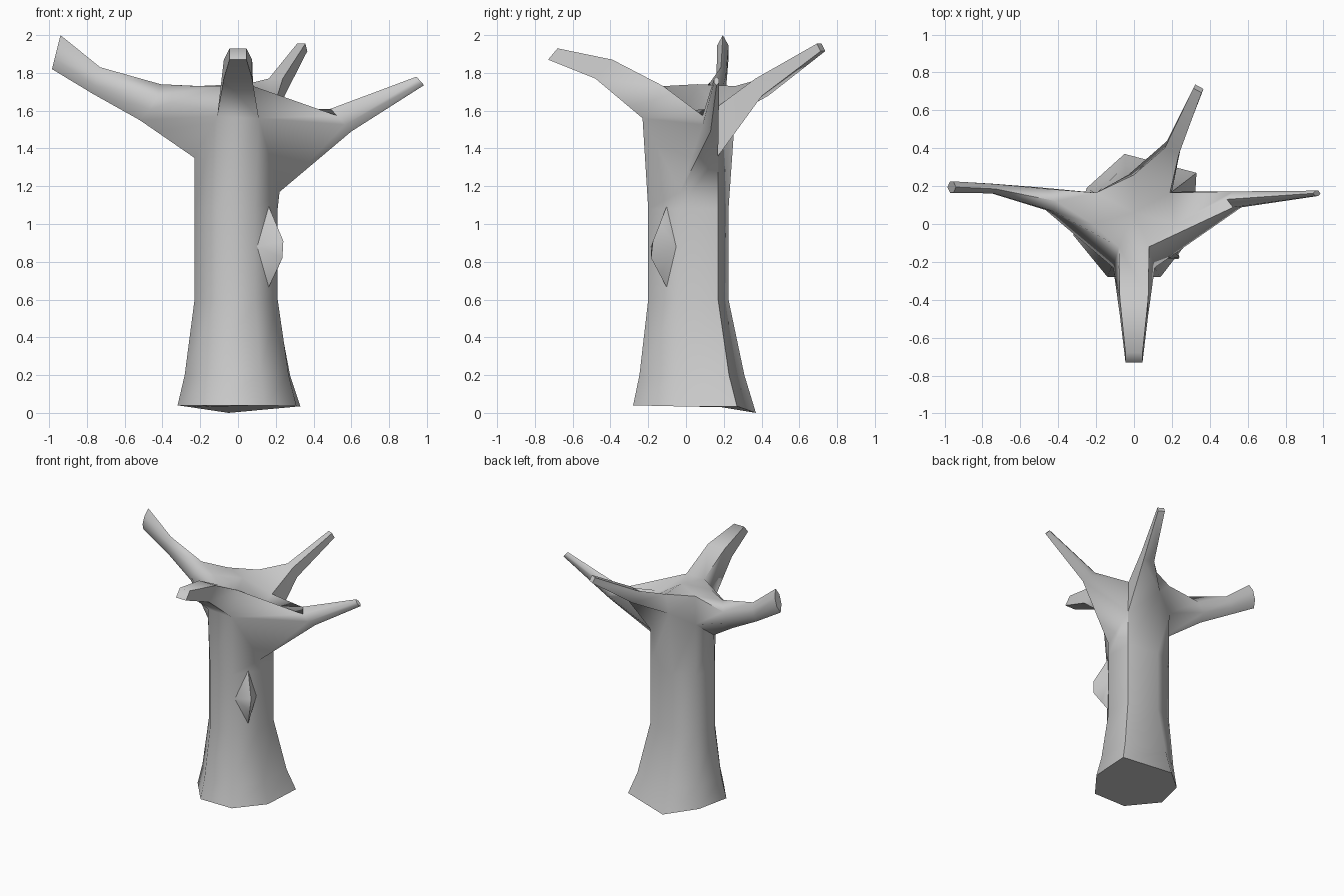
import bpy, bmesh
from mathutils import Vector as V

if "Cube" in bpy.data.objects:
    bpy.data.objects.remove(bpy.data.objects["Cube"])


def finish(bm, name, angle):
    bmesh.ops.recalc_face_normals(bm, faces=bm.faces[:])
    me = bpy.data.meshes.new(name)
    bm.to_mesh(me)
    bm.free()
    ob = bpy.data.objects.new(name, me)
    bpy.context.collection.objects.link(ob)
    bpy.ops.object.select_all(action='DESELECT')
    ob.select_set(True)
    bpy.context.view_layer.objects.active = ob
    bpy.ops.object.shade_smooth_by_angle(angle=angle)


bm = bmesh.new()


def ring(pts):
    return [bm.verts.new(p) for p in pts]


def bridge(a, b, faces=None):
    n = len(a)
    for i in (range(n) if faces is None else faces):
        j = (i + 1) % n
        bm.faces.new((a[i], a[j], b[j], b[i]))


# trunk: seven-sided column with flared foot
foot = [(-.14, -.28, .04), (.14, -.28, .04), (.31, -.06, .035), (.33, .27, .035),
        (-.05, .37, 0), (-.25, .19, .03), (-.32, -.06, .04)]
waist = [(-.11, -.2, .6), (.09, -.2, .6), (.21, -.04, .6), (.2, .17, .6),
         (-.04, .225, .6), (-.2, .16, .6), (-.23, -.04, .6)]
shin = []
for f, w in zip(foot, waist):
    p = V(f).lerp(V(w), .42)
    shin.append((p.x, p.y, .2))
chest = [(x, y, 1.08) for x, y, z in waist]
# crotch line under the branches, then crown line above them
low = [(-.11, -.23, 1.57), (.11, -.23, 1.56), (.22, -.03, 1.17), (.2, .17, 1.36),
       (-.03, .26, 1.58), (-.2, .165, 1.5), (-.23, -.03, 1.35)]
high = [(-.08, -.12, 1.73), (.08, -.12, 1.73), (.22, .0, 1.6), (.19, .165, 1.62),
        (0, .26, 1.73), (-.2, .165, 1.73), (-.22, 0, 1.73)]

rings = [ring(r) for r in (foot, shin, waist, chest, low)]
for a, b in zip(rings, rings[1:]):
    bridge(a, b)
bm.faces.new(rings[0][::-1])
L, U = rings[-1], ring(high)
bridge(L, U, [4])
centre = bm.verts.new((0, .06, 1.74))
for i in range(7):
    bm.faces.new((U[i], U[(i + 1) % 7], centre))

SECTION = {4: [(-1, 1), (1, 1), (1, -1), (-1, -1)],
           6: [(-1, .4), (0, 1), (1, .4), (1, -.4), (0, -1), (-1, -.4)]}


def branch(ids, stations):
    """Grow from the trunk opening; each station: top, bottom, side half-width vector."""
    prev = [U[i] for i in ids] + [L[i] for i in reversed(ids)]
    for top, bot, side in stations:
        c, up = (V(top) + V(bot)) / 2, (V(top) - V(bot)) / 2
        cur = ring([c + V(side) * s + up * t for s, t in SECTION[len(prev)]])
        bridge(prev, cur)
        prev = cur
    bm.faces.new(prev)


# front branch
branch([0, 1], [((0, -.39, 1.87), (0, -.48, 1.77), (.075, 0, 0)),
                ((0, -.68, 1.93), (0, -.73, 1.87), (.045, 0, 0))])
# right branch
branch([1, 2, 3], [((.49, .13, 1.61), (.6, .13, 1.49), (0, .042, 0)),
                   ((.945, .162, 1.78), (.985, .162, 1.735), (0, .014, 0))])
# back branch
branch([3, 4], [((.2, .385, 1.77), (.21, .42, 1.68), (-.037, .017, 0)),
                ((.335, .705, 1.955), (.345, .725, 1.915), (-.022, .012, 0))])
# left branch
branch([5, 6, 0], [((-.41, .12, 1.74), (-.52, .14, 1.55), (.02, -.06, 0)),
                   ((-.73, .185, 1.83), (-.77, .19, 1.69), (0, -.025, 0)),
                   ((-.94, .195, 2.0), (-.985, .195, 1.82), (0, -.03, 0))])
finish(bm, "tree_trunk_and_branches", 1.2)

# knot on the front right of the trunk
bm = bmesh.new()
ring([(.16, -.1, 1.1), (.2, -.13, 1.0), (.24, -.175, .91), (.235, -.185, .82), (.2, -.13, .74),
      (.16, -.1, .66), (.1, -.185, .88), (.2, -.05, .88), (.12, -.09, .88)])
bmesh.ops.convex_hull(bm, input=bm.verts[:])
finish(bm, "bark_knot", 1.2)
